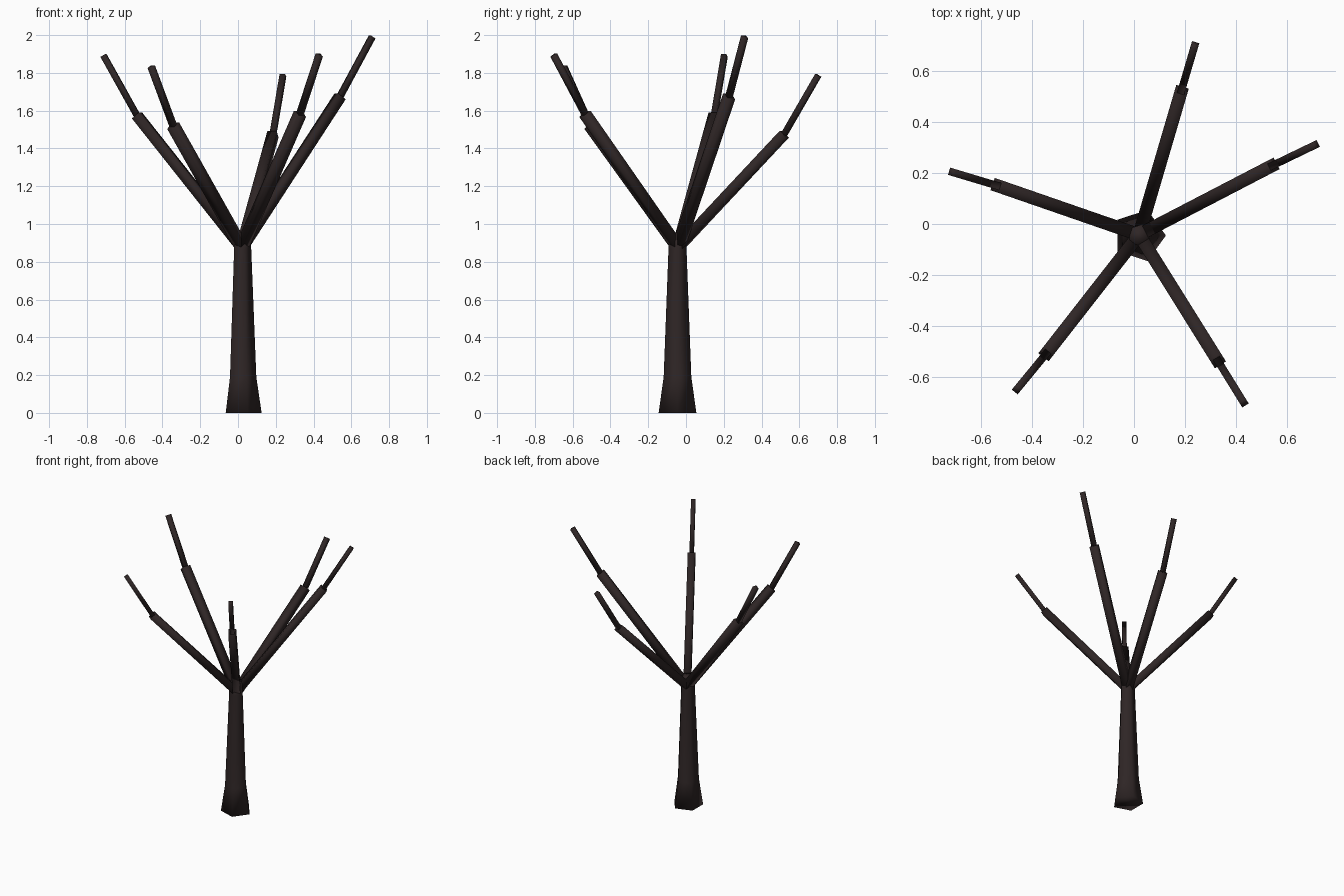
import bpy, bmesh, math
from mathutils import Vector

if "Cube" in bpy.data.objects:
    bpy.data.objects.remove(bpy.data.objects["Cube"])

bark = bpy.data.materials.new("dark_bark")
bark.diffuse_color = (0.028, 0.019, 0.019, 1)
bark.use_nodes = True
bark.node_tree.nodes["Principled BSDF"].inputs["Base Color"].default_value = bark.diffuse_color


def limb(name, stations, sides, turn):
    """Tapered limb through (point, radius) stations on a straight line."""
    pts = [Vector(p) for p, r in stations]
    rot = (pts[-1] - pts[0]).to_track_quat('Z', 'Y')
    bm = bmesh.new()
    rings = []
    for p, (_, r) in zip(pts, stations):
        ring = []
        for i in range(sides):
            a = math.radians(turn) + 2 * math.pi * i / sides
            ring.append(bm.verts.new(p + rot @ Vector((r * math.cos(a), r * math.sin(a), 0))))
        rings.append(ring)
    for lo, hi in zip(rings, rings[1:]):
        for i in range(sides):
            j = (i + 1) % sides
            bm.faces.new((lo[i], lo[j], hi[j], hi[i]))
    bm.faces.new(rings[0][::-1])
    bm.faces.new(rings[-1])
    bmesh.ops.recalc_face_normals(bm, faces=bm.faces)
    for f in bm.faces:
        f.smooth = True
    me = bpy.data.meshes.new(name)
    bm.to_mesh(me)
    bm.free()
    me.materials.append(bark)
    ob = bpy.data.objects.new(name, me)
    bpy.context.collection.objects.link(ob)
    return ob


# Trunk: five-sided with a flared foot
cx, cy = 0.02, -0.045
limb("trunk", [((cx, cy, 0), 0.105), ((cx, cy, 0.19), 0.077),
               ((cx, cy, 0.87), 0.05), ((cx, cy, 0.955), 0.046)], 5, 180)

# Branches: (bend point, tip point), each a thick square bough and a thin twig
fork = (cx, cy + 0.003, 0.875)
branches = [
    ((0.185, 0.52, 1.475), (0.238, 0.70, 1.787)),
    ((0.54, 0.228, 1.675), (0.71, 0.31, 1.99)),
    ((-0.535, 0.15, 1.575), (-0.712, 0.203, 1.892)),
    ((-0.343, -0.507, 1.52), (-0.459, -0.648, 1.832)),
    ((0.328, -0.535, 1.583), (0.43, -0.70, 1.894)),
]
for n, (bend, tip) in enumerate(branches, 1):
    limb(f"bough_{n}", [(fork, 0.036), (bend, 0.036)], 4, 45)
    limb(f"twig_{n}", [(bend, 0.021), (tip, 0.021)], 4, 45)
